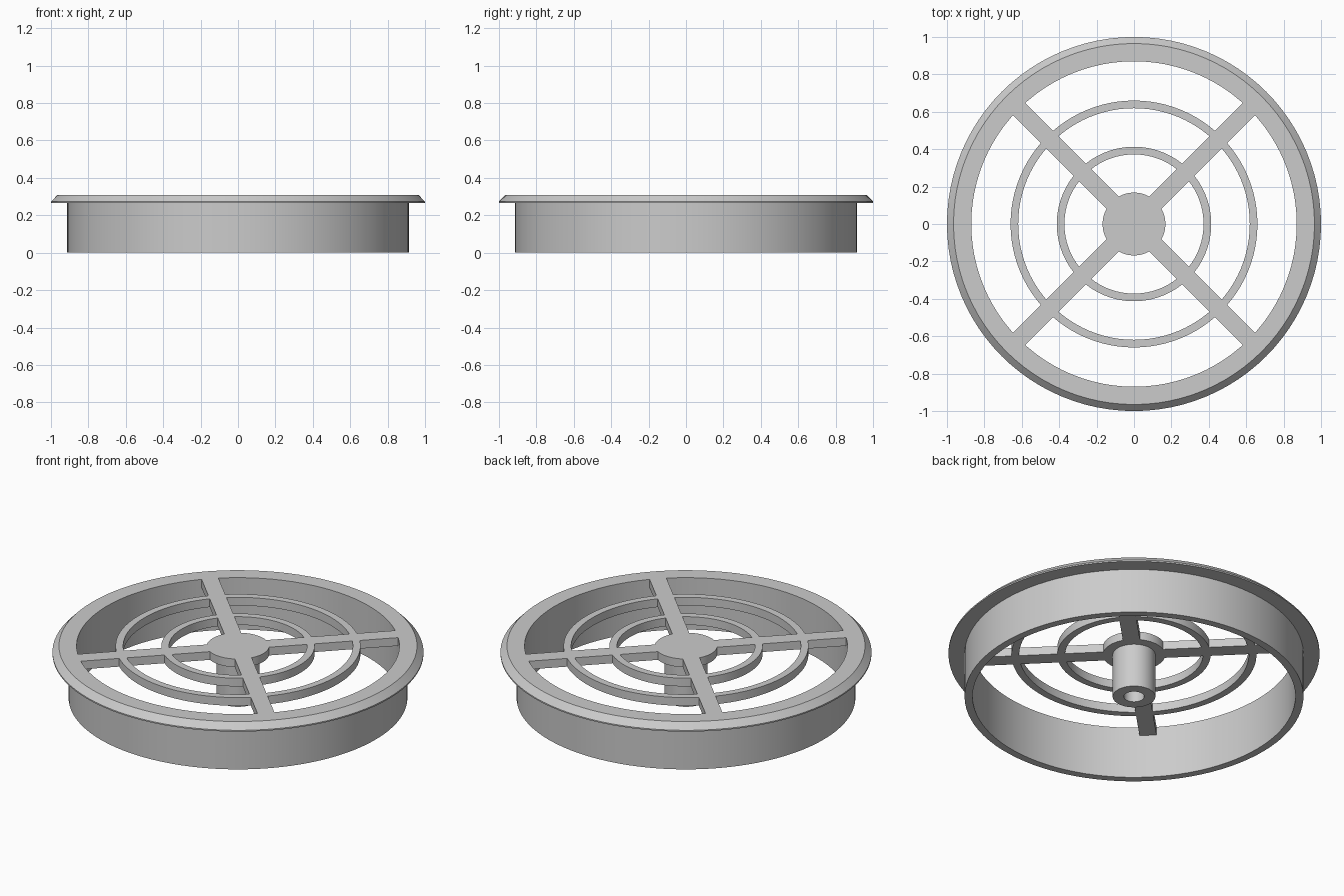
import bpy
import bmesh
import math

if "Cube" in bpy.data.objects:
    bpy.data.objects.remove(bpy.data.objects["Cube"], do_unlink=True)

SEGMENTS = 96
TOP = 0.309       # upper face of rim and grille
UNDER = 0.26      # underside of rim and grille
WALL_IN = 0.87

grey = bpy.data.materials.new("plain grey")
grey.use_nodes = True
grey.diffuse_color = (0.6, 0.6, 0.6, 1)
grey.node_tree.nodes["Principled BSDF"].inputs["Base Color"].default_value = (0.6, 0.6, 0.6, 1)


def add_object(name, bm):
    bmesh.ops.recalc_face_normals(bm, faces=bm.faces)
    mesh = bpy.data.meshes.new(name)
    bm.to_mesh(mesh)
    bm.free()
    mesh.materials.append(grey)
    obj = bpy.data.objects.new(name, mesh)
    bpy.context.collection.objects.link(obj)
    return obj


def lathe(name, profile, closed=True):
    """Spin a radius/height profile around the z axis."""
    bm = bmesh.new()
    verts = [bm.verts.new((r, 0, z)) for r, z in profile]
    edges = [bm.edges.new(pair) for pair in zip(verts, verts[1:])]
    if closed:
        edges.append(bm.edges.new((verts[-1], verts[0])))
    bmesh.ops.spin(bm, geom=verts + edges, axis=(0, 0, 1), cent=(0, 0, 0),
                   angle=math.tau, steps=SEGMENTS, use_duplicate=False)
    bmesh.ops.remove_doubles(bm, verts=bm.verts, dist=0.0001)
    return add_object(name, bm)


def flat_ring(name, inner, outer):
    return lathe(name, [(inner, UNDER), (outer, UNDER), (outer, TOP), (inner, TOP)])


def spoke(name, angle):
    bm = bmesh.new()
    bmesh.ops.create_cube(bm, size=1)
    bmesh.ops.scale(bm, vec=(2 * 0.89, 0.092, TOP - UNDER), verts=bm.verts)
    bmesh.ops.translate(bm, vec=(0, 0, (TOP + UNDER) / 2), verts=bm.verts)
    obj = add_object(name, bm)
    obj.rotation_euler.z = angle
    return obj


# Outer sleeve with its bevelled flange
sleeve = lathe("sleeve_and_flange", [
    (WALL_IN, 0), (0.913, 0), (0.913, 0.265), (1, 0.265),
    (1, 0.273), (0.965, TOP), (WALL_IN, TOP)])

# Hub disc with a hollow boss underneath
hub = lathe("hub", [
    (0, TOP), (0.168, TOP), (0.168, UNDER), (0.115, UNDER),
    (0.115, 0), (0.055, 0), (0.055, UNDER), (0, UNDER)], closed=False)

# Concentric grille rings and crossed spokes
parts = [sleeve, hub,
         flat_ring("inner_ring", 0.372, 0.413),
         flat_ring("outer_ring", 0.619, 0.66),
         spoke("spoke_a", math.radians(45)),
         spoke("spoke_b", math.radians(-45))]

# Smooth round walls, keep crisp edges
bpy.ops.object.select_all(action="DESELECT")
for part in parts:
    part.select_set(True)
bpy.context.view_layer.objects.active = sleeve
bpy.ops.object.shade_smooth_by_angle(angle=math.radians(25))
